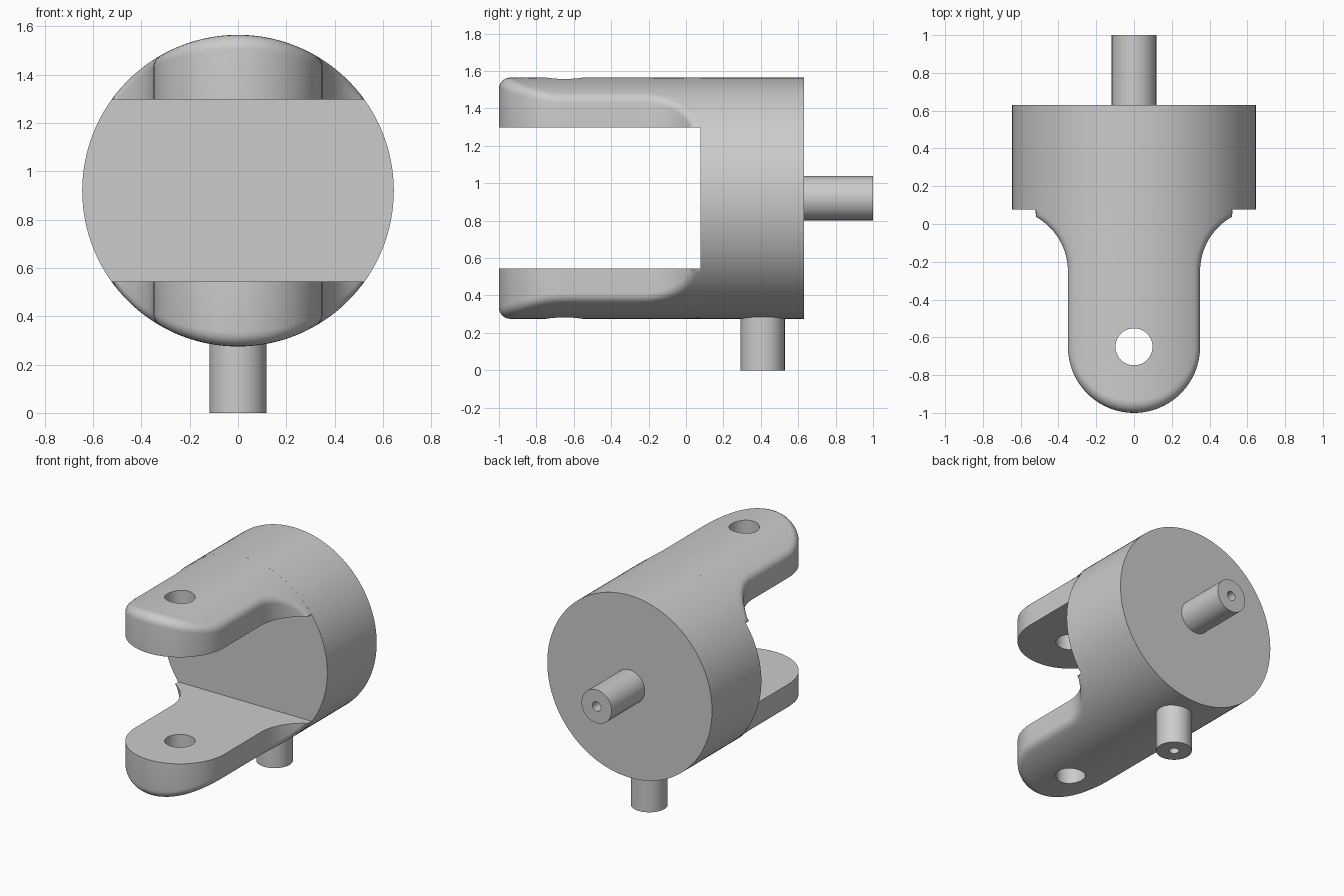
import bpy
import bmesh
from math import sin, cos, pi, sqrt, atan, radians
from mathutils import Matrix, Vector

cube = bpy.data.objects.get("Cube")
if cube:
    bpy.data.objects.remove(cube)

AXIS_Z = 0.92        # height of the barrel axis
RADIUS = 0.645       # barrel radius
FACE_Y = 0.078       # front face of the barrel
BACK_Y = 0.63
SLOT = 0.377         # half height of the fork opening
ARM_W = 0.35         # half width of each fork arm
PIN_Y = -0.65
FLARE = 0.33         # radius where the arm widens into the barrel
FILLET = 0.06

grey = bpy.data.materials.new("plain grey")
grey.use_nodes = True
colour = (0.6, 0.6, 0.6, 1)
grey.diffuse_color = colour
grey.node_tree.nodes["Principled BSDF"].inputs["Base Color"].default_value = colour


def finish(name, bm, matrix):
    bmesh.ops.remove_doubles(bm, verts=bm.verts, dist=1e-5)
    bm.transform(matrix)
    bmesh.ops.recalc_face_normals(bm, faces=bm.faces)
    mesh = bpy.data.meshes.new(name)
    bm.to_mesh(mesh)
    bm.free()
    mesh.materials.append(grey)
    obj = bpy.data.objects.new(name, mesh)
    bpy.context.collection.objects.link(obj)
    return obj


def smooth(obj):
    bpy.ops.object.select_all(action='DESELECT')
    obj.select_set(True)
    bpy.context.view_layer.objects.active = obj
    bpy.ops.object.shade_smooth_by_angle(angle=radians(30))


def lathe(name, profile, matrix, steps):
    """Spin a (radius, height) profile about local z."""
    bm = bmesh.new()
    verts = [bm.verts.new((r, 0, h)) for r, h in profile]
    edges = [bm.edges.new(pair) for pair in zip(verts, verts[1:])]
    bmesh.ops.spin(bm, geom=verts + edges, cent=(0, 0, 0), axis=(0, 0, 1),
                   angle=2 * pi, steps=steps)
    return finish(name, bm, matrix)


def barrel_z(x):
    return sqrt(RADIUS ** 2 - x ** 2)


def arm_outline():
    """Right half of the arm: (x, y, inward normal), from tip to barrel."""
    pts = []
    for i in range(25):
        a = pi / 2 * i / 24
        n = Vector((-sin(a), cos(a)))
        pts.append((ARM_W * sin(a), PIN_Y - ARM_W * cos(a), n))
    for i in range(1, 6):
        pts.append((ARM_W, PIN_Y + (-0.25 - PIN_Y) * i / 6, Vector((-1, 0))))
    edge_x = sqrt(RADIUS ** 2 - SLOT ** 2) - 0.001
    for i in range(40):
        a = pi / 2 * i / 40
        x = ARM_W + FLARE * (1 - cos(a))
        if x >= edge_x:
            break
        pts.append((x, -0.25 + FLARE * sin(a), Vector((-cos(a), sin(a)))))
    pts.append((edge_x, FACE_Y, Vector((-1, 0))))
    return pts


def arm_section(x, y, n, rings=7, columns=24):
    """Closed loop across the arm: wall, rounded edge, barrel curve, mirrored."""
    slope = atan(-n.x * x / barrel_z(x))
    reach = FILLET * (1 - sin(slope))
    centre = barrel_z(x + n.x * reach) - FILLET * cos(slope)
    side = [(x, y, SLOT)]
    for k in range(rings):
        t = (pi / 2 - slope) * k / (rings - 1)
        d = FILLET * (1 - cos(t))
        z = max(centre + FILLET * sin(t), SLOT + 0.002)
        # the last section stays flush with the barrel face
        py = min(y + n.y * d, FACE_Y)
        side.append((x + n.x * d, py, z))
    top_x, top_y = side[-1][:2]
    middle = []
    for c in range(1, columns):
        mx = top_x * (1 - 2 * c / columns)
        middle.append((mx, top_y, max(barrel_z(mx), SLOT + 0.002)))
    return side + middle + [(-px, py, pz) for px, py, pz in reversed(side)]


def fork_arm(name, direction):
    bm = bmesh.new()
    loops = [[bm.verts.new(p) for p in arm_section(*o)] for o in arm_outline()]
    for a, b in zip(loops, loops[1:]):
        for i in range(len(a)):
            j = (i + 1) % len(a)
            bm.faces.new((a[i], a[j], b[j], b[i]))
    bm.faces.new(loops[-1])
    place = Matrix.Translation((0, 0, AXIS_Z)) @ Matrix.Diagonal((1, 1, direction, 1))
    arm = finish(name, bm, place)

    # pin hole
    cutter = lathe("pin_hole_cutter", [(0, 0), (0.098, 0), (0.098, 2), (0, 2)],
                   Matrix.Translation((0, PIN_Y, 0)), 48)
    cutter.hide_render = True
    mod = arm.modifiers.new("pin hole", 'BOOLEAN')
    mod.operation = 'DIFFERENCE'
    mod.solver = 'EXACT'
    mod.object = cutter
    bpy.ops.object.select_all(action='DESELECT')
    arm.select_set(True)
    bpy.context.view_layer.objects.active = arm
    bpy.ops.object.modifier_apply(modifier=mod.name)
    bpy.data.objects.remove(cutter)
    smooth(arm)


# barrel
along_y = Matrix.Rotation(-pi / 2, 4, 'X')
barrel = lathe("barrel", [(0, FACE_Y), (RADIUS, FACE_Y), (RADIUS, BACK_Y), (0, BACK_Y)],
               Matrix.Translation((0, 0, AXIS_Z)) @ along_y, 128)
smooth(barrel)

# fork arms
fork_arm("upper_fork_arm", 1)
fork_arm("lower_fork_arm", -1)


# bored stubs at the back and underneath
def stub(name, length, matrix):
    profile = [(0, 0), (0.118, 0), (0.118, length), (0.033, length),
               (0.033, length - 0.25), (0, length - 0.25)]
    smooth(lathe(name, profile, matrix, 48))


stub("back_stub", 0.4, Matrix.Translation((0, 0.6, AXIS_Z)) @ along_y)
stub("bottom_stub", 0.34, Matrix.Translation((0, 0.41, 0.34)) @ Matrix.Rotation(pi, 4, 'X'))
